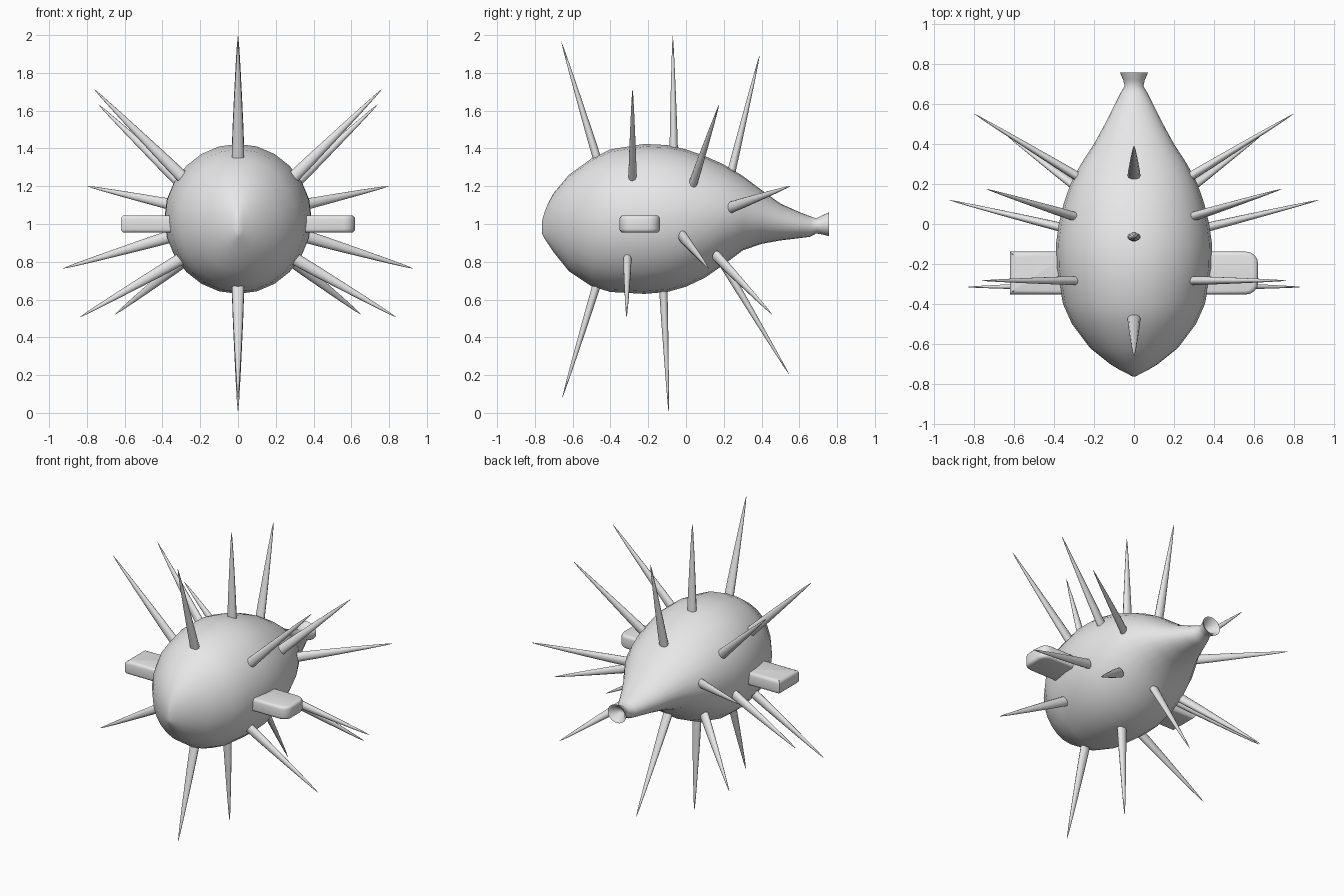
import bpy, bmesh, math
from mathutils import Vector

if "Cube" in bpy.data.objects:
    bpy.data.objects.remove(bpy.data.objects["Cube"])

grey = bpy.data.materials.new("plain grey")
grey.diffuse_color = (0.8, 0.8, 0.8, 1)
grey.use_nodes = True
grey.node_tree.nodes["Principled BSDF"].inputs["Base Color"].default_value = grey.diffuse_color


def finish(name, bm, angle):
    bmesh.ops.recalc_face_normals(bm, faces=bm.faces)
    mesh = bpy.data.meshes.new(name)
    bm.to_mesh(mesh)
    bm.free()
    mesh.materials.append(grey)
    obj = bpy.data.objects.new(name, mesh)
    bpy.context.collection.objects.link(obj)
    bpy.ops.object.select_all(action='DESELECT')
    obj.select_set(True)
    bpy.context.view_layer.objects.active = obj
    bpy.ops.object.shade_smooth_by_angle(angle=math.radians(angle))
    return obj


def loft(bm, rings):
    """Skin a list of point rings and close both ends."""
    loops = [[bm.verts.new(p) for p in ring] for ring in rings]
    n = len(loops[0])
    for a, b in zip(loops, loops[1:]):
        for i in range(n):
            j = (i + 1) % n
            bm.faces.new((a[i], a[j], b[j], b[i]))
    bm.faces.new(loops[0])
    bm.faces.new(loops[-1])


# Body: oval sections along y (y, half width, top z, bottom z), ending in a hollow flared tail
SECTIONS = [
    (-.762, .008, 1.015, .95), (-.75, .03, 1.06, .925), (-.73, .07, 1.11, .895),
    (-.70, .12, 1.165, .85), (-.62, .22, 1.26, .75), (-.5, .31, 1.347, .67),
    (-.4, .355, 1.395, .64), (-.22, .387, 1.424, .63), (-.1, .39, 1.418, .64),
    (0, .376, 1.395, .668), (.1, .352, 1.36, .715), (.2, .318, 1.315, .785),
    (.3, .265, 1.255, .86), (.4, .2, 1.18, .895), (.5, .145, 1.108, .913),
    (.6, .095, 1.063, .925), (.655, .067, 1.042, .932), (.69, .047, 1.03, .95),
    (.72, .054, 1.045, .945), (.757, .07, 1.062, .936), (.75, .055, 1.048, .95),
    (.70, .02, 1.01, .98)]
rings = []
for y, rx, top, low in SECTIONS:
    mid, rz = (top + low) / 2, (top - low) / 2
    rings.append([(rx * math.cos(t), y, mid + rz * math.sin(t))
                  for t in (math.tau * i / 24 for i in range(24))])
bm = bmesh.new()
loft(bm, rings)
finish("body", bm, 60)

# Spikes: flattened tapering needles, from base to tip
MIDDLE = [((0, -.475, 1.36), (0, -.66, 1.965)), ((0, -.065, 1.40), (0, -.07, 1.995)),
          ((0, .24, 1.275), (0, .39, 1.895)), ((0, -.475, .67), (0, -.655, .08)),
          ((0, -.12, .65), (0, -.092, .01)), ((0, .19, .80), (0, .545, .205))]
SIDE = [((.29, -.283, 1.245), (.76, -.283, 1.712)), ((.29, .035, 1.207), (.738, .175, 1.632)),
        ((.27, .23, 1.085), (.797, .55, 1.20)), ((.37, -.015, .93), (.925, .12, .765)),
        ((.31, -.31, .81), (.835, -.315, .508)), ((.28, .18, .81), (.65, .455, .522))]
TAPER = [(0, 1), (.25, .84), (.5, .62), (.75, .38), (.93, .17), (1, .03)]


def spike(name, base, tip):
    base, tip = Vector(base), Vector(tip)
    axis = (tip - base).normalized()
    base -= axis * .04
    wide = axis.cross(Vector((0, 1, 0))).normalized()
    thin = axis.cross(wide)
    rings = []
    for t, s in TAPER:
        c = base.lerp(tip, t)
        rings.append([c + wide * (.034 * s * math.cos(a)) + thin * (.024 * s * math.sin(a))
                      for a in (math.tau * i / 10 for i in range(10))])
    bm = bmesh.new()
    loft(bm, rings)
    finish(name, bm, 60)


for i, (b, t) in enumerate(MIDDLE):
    spike(f"middle_spike_{i + 1}", b, t)
for side, sx in (("right", 1), ("left", -1)):
    for i, (b, t) in enumerate(SIDE):
        spike(f"{side}_spike_{i + 1}", (b[0] * sx, *b[1:]), (t[0] * sx, *t[1:]))

    # Side fin: slab with rounded outer corners and softened rims
    bm = bmesh.new()
    bmesh.ops.create_cube(bm, size=1)
    for v in bm.verts:
        v.co = (sx * (.47 + v.co.x * .3), -.245 + v.co.y * .214, 1.0 + v.co.z * .092)
    corners = [e for e in bm.edges
               if all(abs(v.co.x) > .6 for v in e.verts)
               and abs(e.verts[0].co.z - e.verts[1].co.z) > .05]
    bmesh.ops.bevel(bm, geom=corners, offset=.06, segments=4, profile=.5, affect='EDGES')
    rims = [e for e in bm.edges if abs(e.verts[0].co.z - e.verts[1].co.z) < .01]
    bmesh.ops.bevel(bm, geom=rims, offset=.02, segments=3, profile=.5, affect='EDGES')
    finish(f"{side}_fin", bm, 40)
